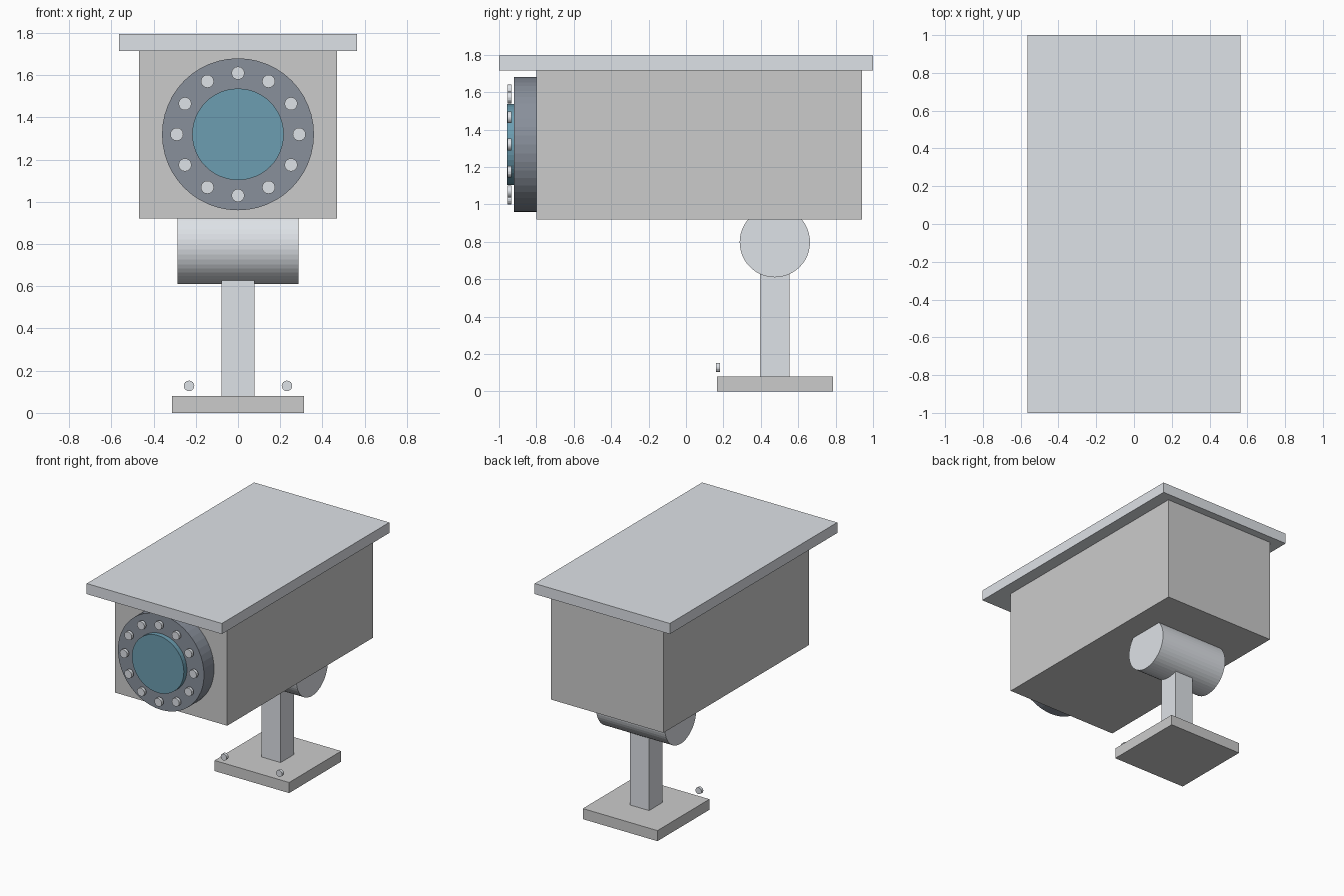
import bpy
from math import pi, sin, cos

if "Cube" in bpy.data.objects:
    bpy.data.objects.remove(bpy.data.objects["Cube"])


def material(name, rgb):
    m = bpy.data.materials.new(name)
    m.diffuse_color = (*rgb, 1.0)
    m.use_nodes = True
    m.node_tree.nodes["Principled BSDF"].inputs["Base Color"].default_value = m.diffuse_color
    return m


steel = material("steel", (0.73, 0.76, 0.80))
dark = material("dark_metal", (0.25, 0.28, 0.33))
glass = material("blue_glass", (0.15, 0.34, 0.44))
shell = material("pale_shell", (0.82, 0.82, 0.82))


def box(name, x, y, z, mat):
    """Box from (min, max) ranges on each axis."""
    r = (x, y, z)
    bpy.ops.mesh.primitive_cube_add(size=1, location=[(a + b) / 2 for a, b in r])
    o = bpy.context.object
    o.name = name
    o.scale = [b - a for a, b in r]
    bpy.ops.object.transform_apply(location=False, rotation=False, scale=True)
    o.data.materials.append(mat)
    return o


def disc(name, x, z, radius, y0, y1, sides, mat):
    """Cylinder lying along y."""
    bpy.ops.mesh.primitive_cylinder_add(
        vertices=sides, radius=radius, depth=y1 - y0,
        location=(x, (y0 + y1) / 2, z), rotation=(pi / 2, 0, 0))
    o = bpy.context.object
    o.name = name
    o.data.materials.append(mat)
    return o


# Housing and sun shield
box("housing", (-0.47, 0.47), (-0.80, 0.94), (0.92, 1.715), shell)
box("sun_shield", (-0.565, 0.565), (-1.0, 1.0), (1.715, 1.795), steel)

# Lens assembly
LENS_Z = 1.32
disc("lens_ring", 0, LENS_Z, 0.36, -0.92, -0.80, 48, dark)
disc("lens_glass", 0, LENS_Z, 0.217, -0.957, -0.92, 48, glass)

# Ring of infrared lamps, floating just ahead of the lens ring
for i in range(12):
    a = 2 * pi * i / 12
    disc(f"lamp_{i + 1}", 0.29 * cos(a), LENS_Z + 0.29 * sin(a),
         0.031, -0.955, -0.932, 16, steel)

# Pivot barrel across the stand
bpy.ops.mesh.primitive_cylinder_add(
    vertices=48, radius=0.188, depth=0.574,
    location=(0, 0.475, 0.798), rotation=(0, pi / 2, 0))
pivot = bpy.context.object
pivot.name = "pivot_barrel"
pivot.data.materials.append(steel)

# Stand: post, foot plate and the two front bolts
box("post", (-0.079, 0.079), (0.396, 0.554), (0.08, 0.70), steel)
box("foot_plate", (-0.312, 0.312), (0.165, 0.787), (0.0, 0.08), shell)
for side, name in ((-1, "left"), (1, "right")):
    disc(f"{name}_bolt", side * 0.232, 0.128, 0.025, 0.16, 0.182, 16, steel)
